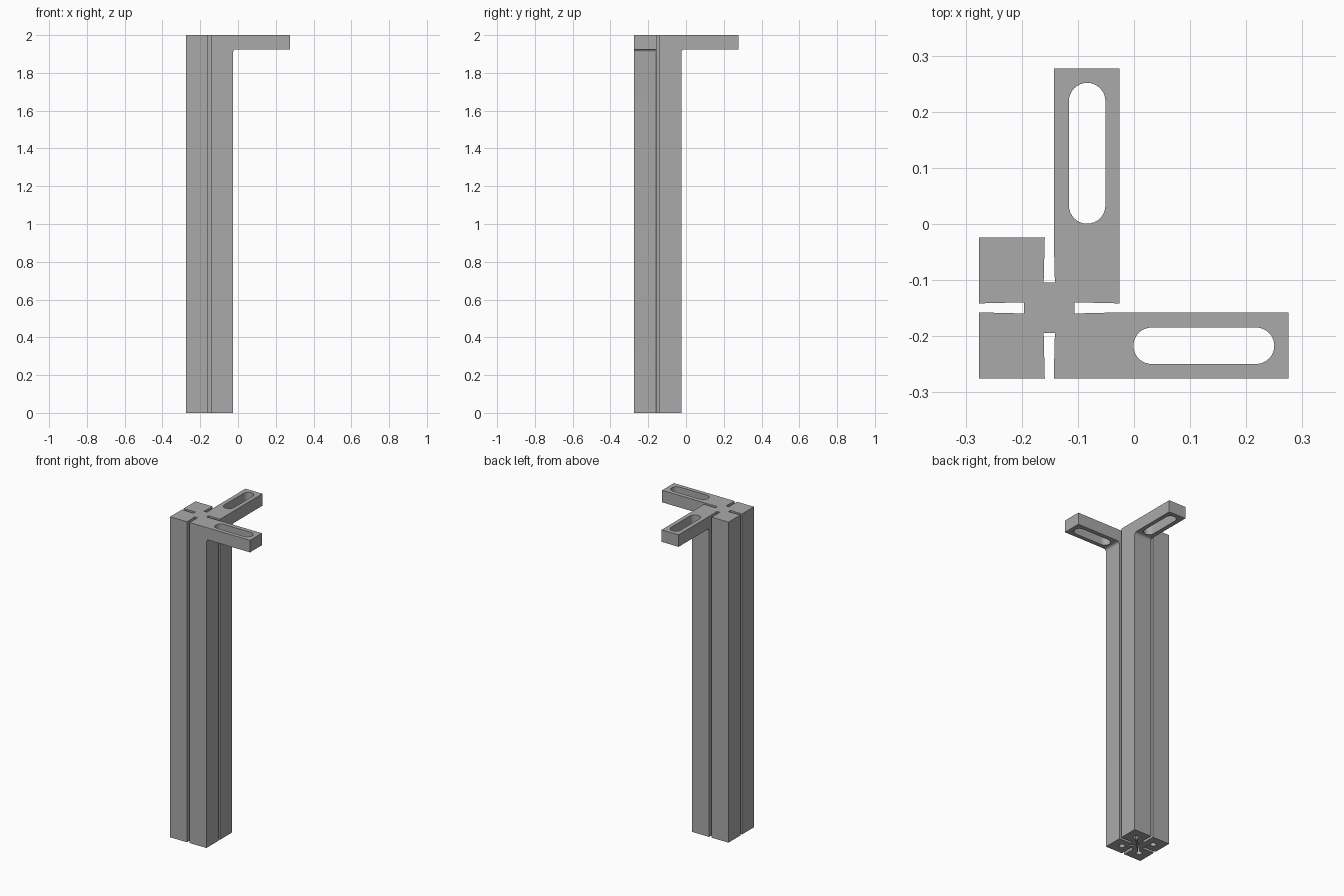
import bpy
import bmesh
from math import cos, sin, pi, radians
from mathutils import Matrix, Vector

HALF = 0.1255           # half width of the post
CENTRE = (-0.151, -0.1495)
TOP, UNDER = 2.0, 1.925  # top and underside of the arms
SLOT_OUT, SLOT_IN, CORE = 0.008, 0.010, 0.045
REACH = 0.4265          # arm tip, measured from the post axis

cube = bpy.data.objects.get("Cube")
if cube:
    bpy.data.objects.remove(cube, do_unlink=True)

grey = bpy.data.materials.new("plain_grey")
grey.use_nodes = True
colour = (0.4, 0.4, 0.4, 1)
grey.diffuse_color = colour
grey.node_tree.nodes["Principled BSDF"].inputs["Base Color"].default_value = colour


def prism(name, points, depth):
    """Extrude a closed 3D outline along the depth vector."""
    bm = bmesh.new()
    face = bm.faces.new([bm.verts.new(p) for p in points])
    new = bmesh.ops.extrude_face_region(bm, geom=[face])["geom"]
    verts = [g for g in new if isinstance(g, bmesh.types.BMVert)]
    bmesh.ops.translate(bm, verts=verts, vec=Vector(depth))
    bmesh.ops.recalc_face_normals(bm, faces=bm.faces)
    mesh = bpy.data.meshes.new(name)
    bm.to_mesh(mesh)
    bm.free()
    mesh.materials.append(grey)
    obj = bpy.data.objects.new(name, mesh)
    bpy.context.collection.objects.link(obj)
    return obj


def combine(target, other, operation):
    """Apply a boolean and remove the second object."""
    mod = target.modifiers.new("join", 'BOOLEAN')
    mod.operation, mod.solver, mod.object = operation, 'EXACT', other
    bpy.context.view_layer.objects.active = target
    bpy.ops.object.modifier_apply(modifier=mod.name)
    bpy.data.objects.remove(other, do_unlink=True)


def arc(cx, cy, r, start, end, steps):
    angles = [radians(start + (end - start) * i / steps) for i in range(steps + 1)]
    return [(cx + r * cos(a), cy + r * sin(a)) for a in angles]


def four_fold(points):
    """Repeat an outline section at each quarter turn."""
    return [Matrix.Rotation(k * pi / 2, 2) @ Vector(p) for k in range(4) for p in points]


# Post with a tapered groove in each side
groove = [(HALF, -HALF), (HALF, -SLOT_OUT), (CORE, -SLOT_IN),
          (CORE, SLOT_IN), (HALF, SLOT_OUT)]
post = prism("slotted_post", [(p.x, p.y, 0) for p in four_fold(groove)], (0, 0, TOP))

# Diagonal slits ending in round channels, open at the bottom
slit, hole, out = 0.004, 0.017, 0.088
channel = [(slit, -slit)] + arc(out, 0, hole, -166, 166, 20)
turn = Matrix.Rotation(pi / 4, 2)
outline = [turn @ p for p in four_fold(channel)]
core = prism("channel_cutter", [(p.x, p.y, -0.05) for p in outline], (0, 0, UNDER + 0.05))
combine(post, core, 'DIFFERENCE')

# Two arms at the top, with a filleted root and a long rounded hole
fillet = 0.016
root = arc(HALF + fillet, UNDER - fillet, fillet, 180, 90, 8)
side = [(HALF, TOP)] + root + [(REACH, UNDER), (REACH, TOP)]
radius, mid = 0.0325, 0.0675
oblong = arc(0.401 - radius, mid, radius, -90, 90, 16) + arc(0.150 + radius, mid, radius, 90, 270, 16)

for name, angle in (("back_arm", 0), ("left_arm", -pi / 2)):
    arm = prism(name, [(SLOT_OUT, u, z) for u, z in side], (HALF - SLOT_OUT, 0, 0))
    cutter = prism("hole_cutter", [(v, u, UNDER - 0.1) for u, v in oblong], (0, 0, 0.3))
    combine(arm, cutter, 'DIFFERENCE')
    arm.data.transform(Matrix.Rotation(angle, 4, 'Z'))
    combine(post, arm, 'UNION')

# Place the finished bracket and smooth its curved walls
post.data.transform(Matrix.Translation((*CENTRE, 0)))
bpy.ops.object.select_all(action='DESELECT')
post.select_set(True)
bpy.context.view_layer.objects.active = post
bpy.ops.object.shade_smooth_by_angle(angle=radians(30))
